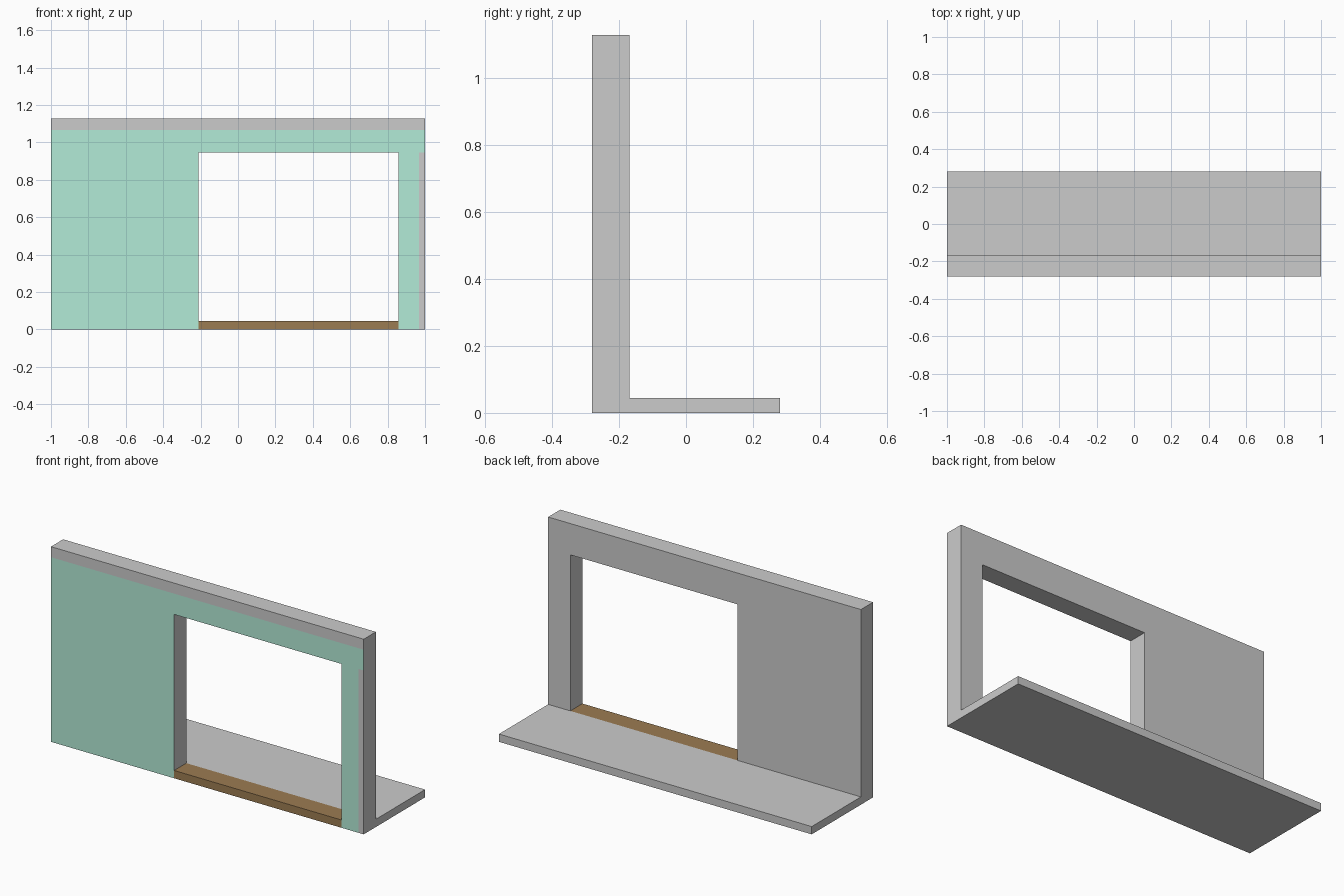
import bpy, bmesh, math
from mathutils import Vector

if "Cube" in bpy.data.objects:
    bpy.data.objects.remove(bpy.data.objects["Cube"])

# Grid planes that bound every part
XS = [-1.0, -0.212, 0.858, 0.967, 1.0]
YS = [-0.28, -0.169, 0.28]
ZS = [0.0, 0.045, 0.947, 1.067, 1.128]


def material(name, rgb):
    m = bpy.data.materials.new(name)
    m.diffuse_color = (*rgb, 1.0)
    m.use_nodes = True
    m.node_tree.nodes["Principled BSDF"].inputs["Base Color"].default_value = m.diffuse_color
    return m


GREY = material("plain_grey", (0.8, 0.8, 0.8))
GREEN = material("green_paint", (0.45, 0.83, 0.68))
BROWN = material("brown_wood", (0.33, 0.20, 0.085))


def part_at(i, j, k):
    """Name of the part filling a grid cell, or None where it is empty."""
    if not (0 <= i < 4 and 0 <= j < 2 and 0 <= k < 4):
        return None
    if j == 1:
        return "floor_slab" if k == 0 else None
    if i == 1 and k < 2:
        return "door_sill" if k == 0 else None
    return "front_wall"


def slot_for(part, i, k, axis, side):
    """Material slot: painted front of the wall, wooden faces of the sill."""
    front = axis == 1 and side == 0
    if part == "front_wall" and front:
        bare = k == 3 or (i == 3 and k < 2)      # top band and right edge strip
        return 0 if bare else 1
    if part == "door_sill" and (front or (axis == 2 and side == 1)):
        return 1
    return 0


def build(part, colour):
    bm = bmesh.new()
    for i in range(4):
        for j in range(2):
            for k in range(4):
                if part_at(i, j, k) != part:
                    continue
                lo = (XS[i], YS[j], ZS[k])
                hi = (XS[i + 1], YS[j + 1], ZS[k + 1])
                for axis in range(3):
                    for side in (0, 1):
                        n = [i, j, k]
                        n[axis] += 2 * side - 1
                        if part_at(*n):
                            continue             # hidden joint between cells
                        u, v = (axis + 1) % 3, (axis + 2) % 3
                        corners = []
                        for a, b in ((0, 0), (1, 0), (1, 1), (0, 1)):
                            p = Vector()
                            p[axis] = (lo, hi)[side][axis]
                            p[u] = (lo, hi)[a][u]
                            p[v] = (lo, hi)[b][v]
                            corners.append(p)
                        if side == 0:
                            corners.reverse()
                        f = bm.faces.new([bm.verts.new(c) for c in corners])
                        f.material_index = slot_for(part, i, k, axis, side)
    # Weld the cells and merge flat neighbours of the same colour
    bmesh.ops.remove_doubles(bm, verts=bm.verts, dist=1e-5)
    bmesh.ops.dissolve_limit(bm, angle_limit=math.radians(1), verts=bm.verts,
                             edges=bm.edges, delimit={'MATERIAL'})
    me = bpy.data.meshes.new(part)
    me.materials.append(GREY)
    if colour:
        me.materials.append(colour)
    bm.to_mesh(me)
    bm.free()
    bpy.context.collection.objects.link(bpy.data.objects.new(part, me))


build("front_wall", GREEN)
build("door_sill", BROWN)
build("floor_slab", None)
